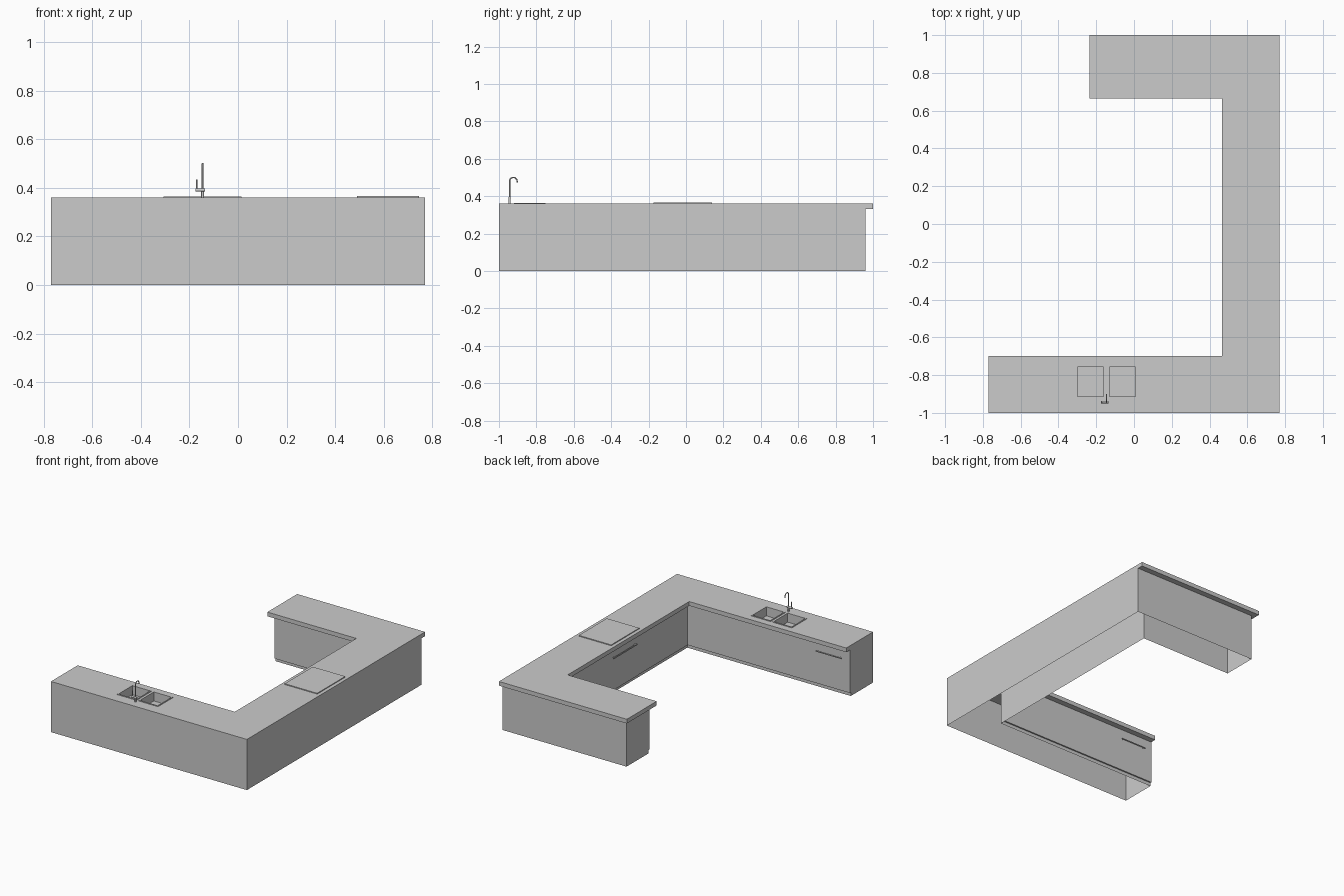
import bpy, bmesh, math

if "Cube" in bpy.data.objects:
    bpy.data.objects.remove(bpy.data.objects["Cube"])


def finish(name, bm):
    bmesh.ops.recalc_face_normals(bm, faces=bm.faces)
    me = bpy.data.meshes.new(name)
    bm.to_mesh(me)
    bm.free()
    ob = bpy.data.objects.new(name, me)
    bpy.context.collection.objects.link(ob)
    return ob


def box(name, x0, x1, y0, y1, z0, z1):
    bm = bmesh.new()
    bmesh.ops.create_cube(bm, size=1)
    for v in bm.verts:
        v.co = ((x0 + x1) / 2 + v.co.x * (x1 - x0),
                (y0 + y1) / 2 + v.co.y * (y1 - y0),
                (z0 + z1) / 2 + v.co.z * (z1 - z0))
    return finish(name, bm)


def prism(name, outline, z0, z1, capped=True):
    bm = bmesh.new()
    low = [bm.verts.new((x, y, z0)) for x, y in outline]
    top = [bm.verts.new((x, y, z1)) for x, y in outline]
    n = len(outline)
    for i in range(n):
        j = (i + 1) % n
        bm.faces.new((low[i], low[j], top[j], top[i]))
    if capped:
        bm.faces.new(top)
        bm.faces.new(low[::-1])
    return finish(name, bm)


def tube(name, points, radius):
    cu = bpy.data.curves.new(name, 'CURVE')
    cu.dimensions = '3D'
    cu.bevel_depth = radius
    cu.bevel_resolution = 2
    cu.use_fill_caps = True
    sp = cu.splines.new('POLY')
    sp.points.add(len(points) - 1)
    for p, co in zip(sp.points, points):
        p.co = (*co, 1)
    ob = bpy.data.objects.new(name, cu)
    bpy.context.collection.objects.link(ob)
    bpy.ops.object.select_all(action='DESELECT')
    bpy.context.view_layer.objects.active = ob
    ob.select_set(True)
    bpy.ops.object.convert(target='MESH')
    bpy.ops.object.shade_smooth_by_angle(angle=math.radians(50))


def u_outline(back, end, back_in, side_in, front_in):
    return [(-0.77, -1), (0.77, -1), (0.77, back), (end, back), (end, back_in),
            (side_in, back_in), (side_in, front_in), (-0.77, front_in)]


TOP, UNDER, TOE = 0.36, 0.33, 0.025

# U-shaped worktop and the open-bottomed cabinet walls under it
worktop = prism("worktop", u_outline(1, -0.235, 0.665, 0.465, -0.70), UNDER, TOP)
prism("cabinet_walls", u_outline(0.96, -0.205, 0.715, 0.515, -0.75), 0, UNDER, capped=False)

# Front panels, standing proud of the toe kick
box("sink_run_front", -0.77, 0.515, -0.75, -0.74, TOE, UNDER)
box("side_front_near", 0.505, 0.515, -0.74, -0.18, TOE, UNDER)
box("side_front_far", 0.505, 0.515, 0.14, 0.70, TOE, UNDER)
box("peninsula_front", -0.205, 0.515, 0.70, 0.715, TOE, UNDER)
box("oven_door", 0.502, 0.515, -0.18, 0.14, TOE, UNDER)

# Bar handles
box("oven_handle", 0.488, 0.494, -0.15, 0.11, 0.255, 0.263)
for y in (-0.14, 0.095):
    box("oven_handle_post", 0.492, 0.503, y, y + 0.006, 0.256, 0.262)
box("dishwasher_handle", -0.71, -0.51, -0.732, -0.727, 0.255, 0.261)
for x in (-0.70, -0.525):
    box("dishwasher_handle_post", x, x + 0.005, -0.741, -0.73, 0.256, 0.26)

# Cooktop
box("cooktop", 0.49, 0.745, -0.175, 0.14, TOP, 0.366)

# Two sink bowls let into the worktop
for i, (x0, x1) in enumerate(((-0.307, -0.153), (-0.139, 0.015))):
    y0, y1, w, floor = -0.92, -0.75, 0.008, 0.30
    cutter = box("sink_cutter", x0 + 0.002, x1 - 0.002, y0 + 0.002, y1 - 0.002, 0.25, 0.45)
    cutter.hide_render = True
    cutter.hide_set(True)
    mod = worktop.modifiers.new("sink_hole", 'BOOLEAN')
    mod.operation = 'DIFFERENCE'
    mod.solver = 'EXACT'
    mod.object = cutter
    bm = bmesh.new()
    rings = []
    for inset, z in ((0.002, floor - 0.004), (0.002, TOP), (0, TOP), (0, 0.364),
                     (w, 0.364), (w, floor)):
        a, b, c, d = x0 + inset, x1 - inset, y0 + inset, y1 - inset
        rings.append([bm.verts.new(p) for p in
                      ((a, c, z), (b, c, z), (b, d, z), (a, d, z))])
    for r, s in zip(rings, rings[1:]):
        for k in range(4):
            bm.faces.new((r[k], r[(k + 1) % 4], s[(k + 1) % 4], s[k]))
    bm.faces.new(rings[0][::-1])
    bm.faces.new(rings[-1])
    finish("sink_bowl", bm)

# Tap: base, mixer body, lever and hooked spout
X, Y, R = -0.146, -0.943, 0.02
tube("tap_base", [(X, Y, TOP), (X, Y, 0.385)], 0.006)
tube("tap_mixer", [(-0.174, Y, 0.391), (-0.135, Y, 0.391)], 0.007)
tube("tap_lever", [(-0.17, Y, 0.391), (-0.17, Y, 0.435)], 0.0025)
arc = [(X, Y + R - R * math.cos(t), 0.48 + R * math.sin(t))
       for t in (math.pi * k / 12 for k in range(13))]
tube("tap_spout", [(X, Y, 0.385)] + arc + [(X, Y + 2 * R, 0.472)], 0.0035)
